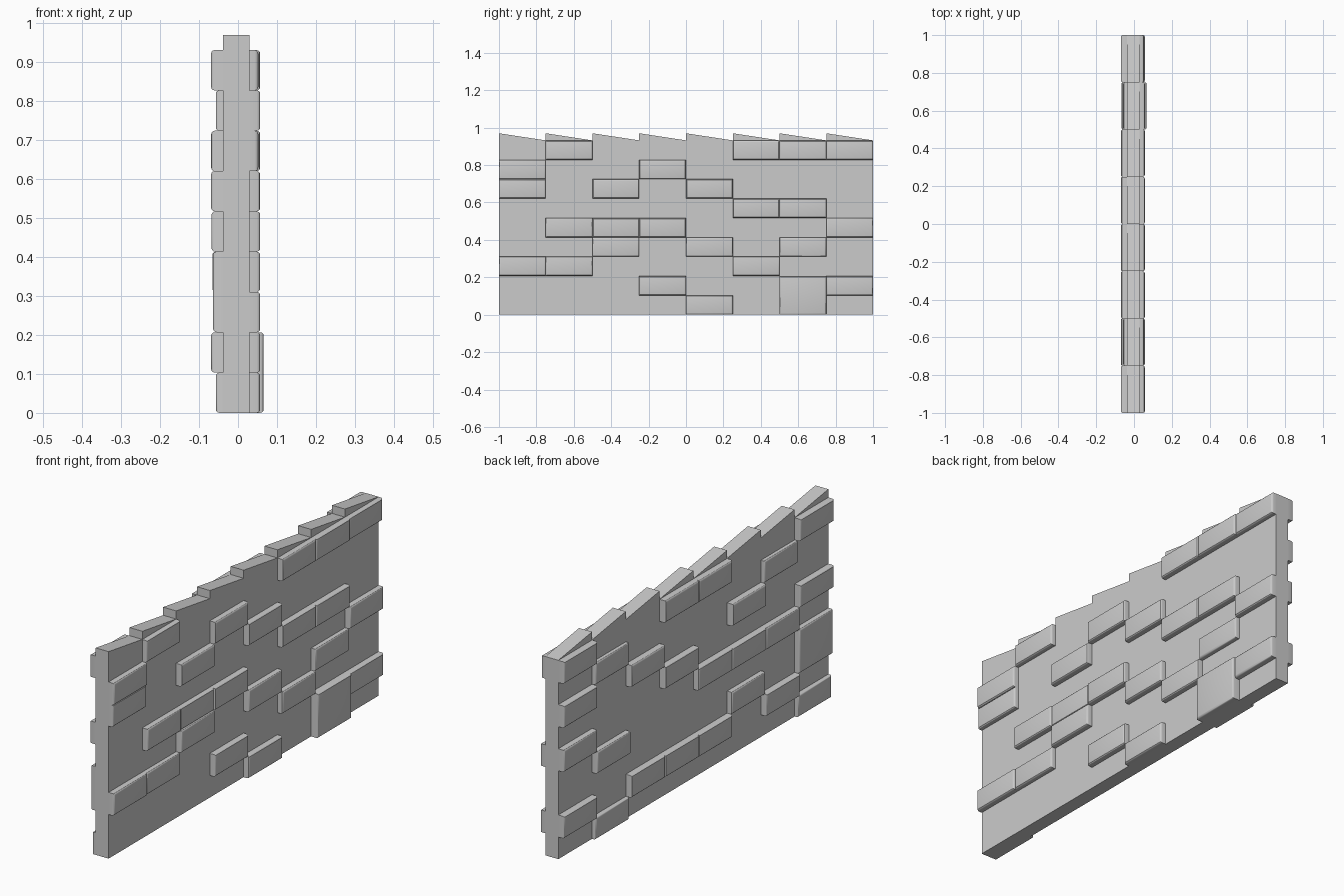
import bpy, bmesh

if "Cube" in bpy.data.objects:
    bpy.data.objects.remove(bpy.data.objects["Cube"])

COL, ROW = 0.25, 0.1035
X0, X1 = -0.038, 0.029


def add_object(name, bm):
    bmesh.ops.recalc_face_normals(bm, faces=bm.faces)
    me = bpy.data.meshes.new(name)
    bm.to_mesh(me)
    bm.free()
    ob = bpy.data.objects.new(name, me)
    bpy.context.collection.objects.link(ob)
    return ob


# wall core: saw-toothed side profile extruded through the thickness
bm = bmesh.new()
profile = [(-1, 0)]
for i in range(8):
    y = -1 + i * COL
    profile += [(y, 0.97), (y + COL, 0.932)]
profile.append((1, 0))
face = bm.faces.new([bm.verts.new((X0, y, z)) for y, z in profile])
ext = bmesh.ops.extrude_face_region(bm, geom=[face])
for v in ext["geom"]:
    if isinstance(v, bmesh.types.BMVert):
        v.co.x = X1
add_object("wall_core", bm)


def brick(name, side, col, row, rows, outer):
    """Raised brick with softened outer edges, on the +x or -x face."""
    inner = X1 - 0.004 if side > 0 else X0 + 0.004
    y, z = -1 + (col + 0.5) * COL, (row + rows / 2) * ROW
    bm = bmesh.new()
    bmesh.ops.create_cube(bm, size=1)
    for v in bm.verts:
        v.co.x = outer if v.co.x * side > 0 else inner
        v.co.y = y + v.co.y * COL
        v.co.z = z + v.co.z * ROW * rows
    edges = [e for e in bm.edges if all(abs(v.co.x - outer) < 1e-5 for v in e.verts)]
    bmesh.ops.bevel(bm, geom=edges, offset=0.009, segments=3, profile=0.5, affect='EDGES')
    ob = add_object(name, bm)
    bpy.ops.object.select_all(action='DESELECT')
    ob.select_set(True)
    bpy.context.view_layer.objects.active = ob
    bpy.ops.object.shade_smooth_by_angle()


# (row, columns) of single bricks on each face, columns counted from -y
right = [(8, (1, 5, 6, 7)), (7, (0, 3)), (6, (0, 2, 4)), (5, (5, 6)),
         (4, (1, 2, 3, 7)), (3, (2, 4, 6)), (2, (0, 1, 5)), (1, (3, 7)), (0, (4,))]
left = [(8, (0, 3 + 1, 3, 7)), (7, (1, 6)), (6, (2, 5, 7)), (5, (0, 4)),
        (4, (1, 2, 3, 7)), (3, (6,)), (2, (2,)), (1, (1, 3, 4, 5, 7)), (0, (0, 6))]
left_depth = [0.057, 0.069, 0.064, 0.066, 0.068, 0.069, 0.069, 0.057, 0.069]

for row, cols in right:
    for c in cols:
        brick("right_brick", 1, c, row, 1, 0.057 if (row + c) % 3 else 0.052)
for row, cols in left:
    for c in cols:
        brick("left_brick", -1, c, row, 1, -left_depth[row])

# double-height bricks
brick("right_tall_brick", 1, 6, 0, 2, 0.066)
brick("left_tall_brick", -1, 0, 2, 2, -0.064)
